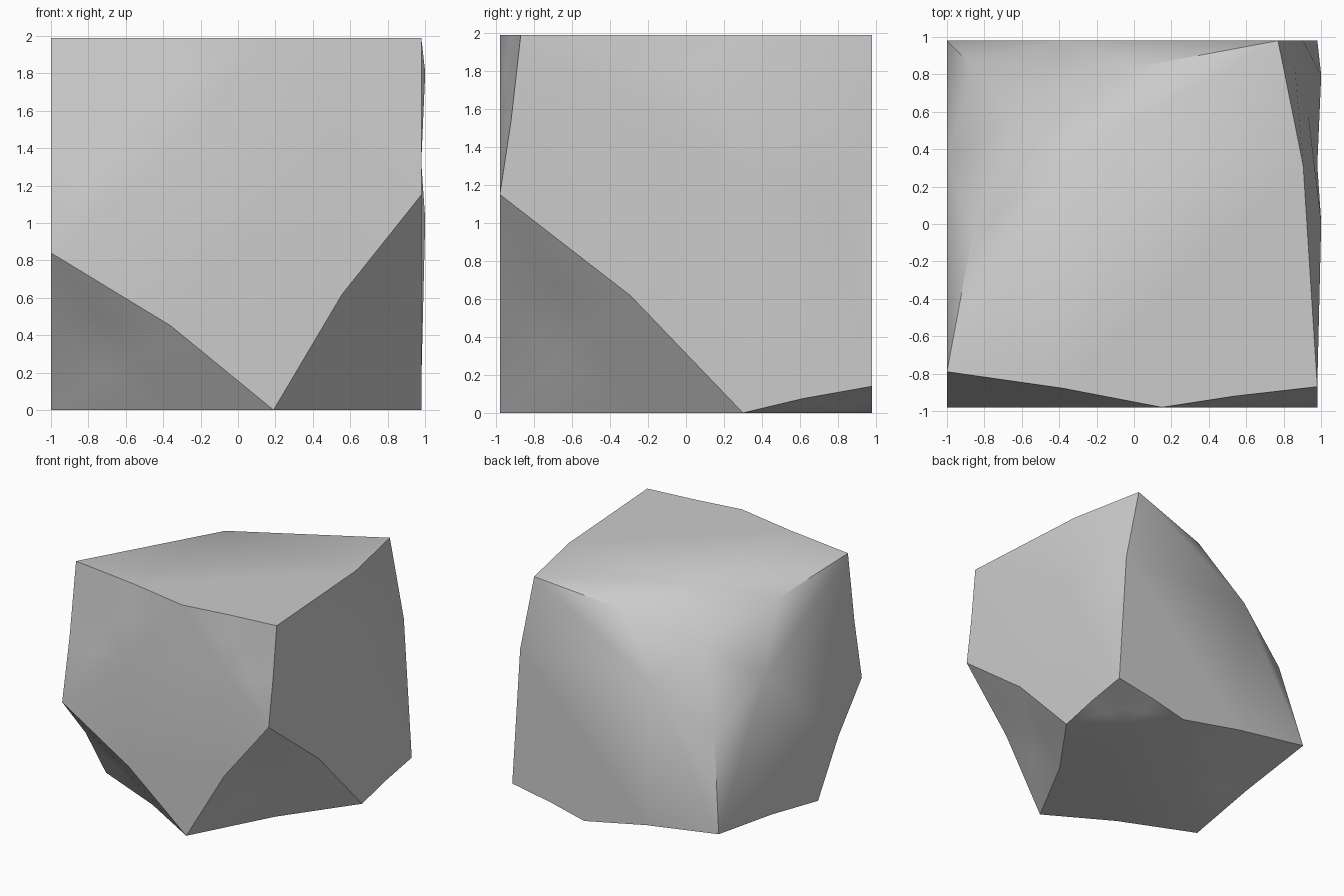
import bpy, bmesh, math
from mathutils import Vector
from itertools import product

if "Cube" in bpy.data.objects:
    bpy.data.objects.remove(bpy.data.objects["Cube"])

# Box that holds the stone: every flat face lies on one of its sides
LO, HI = (-1.0, -0.98, 0.0), (0.98, 0.98, 1.99)

# Where each box edge is met: axis -> {sides of the other two axes: position}
CUTS = [
    {(0, 0): 0.19, (0, 1): 0.15, (1, 0): 0.29, (1, 1): 0.77},
    {(0, 0): -0.38, (0, 1): -0.79, (1, 0): 0.30, (1, 1): -0.87},
    {(0, 0): 0.84, (1, 0): 1.15, (0, 1): 0.23, (1, 1): 0.14},
]
BULGED = {(0, 1, 1), (1, 1, 1)}

bm = bmesh.new()
cache = {}


def box_corner(c):
    return Vector([HI[i] if c[i] else LO[i] for i in range(3)])


def vert(key, co):
    if key not in cache:
        cache[key] = bm.verts.new(co)
    return cache[key]


def edge_point(c, axis):
    sides = tuple(c[i] for i in range(3) if i != axis)
    co = box_corner(c)
    co[axis] = CUTS[axis][sides]
    return vert((axis, sides), co)


def blend(c, weights):
    base = box_corner(c)
    return base + sum((w * (edge_point(c, a).co - base)
                       for a, w in enumerate(weights)), Vector())


def mid_point(c, a, b):
    m = (0.36 if c in BULGED else 0.537)
    w = [m if i in (a, b) else 0 for i in range(3)]
    return vert((c, frozenset((a, b))), blend(c, w))


# Rounded corner patches
for c in product((0, 1), repeat=3):
    side, mid = (0.08, 0.22) if c in BULGED else (0.24, 0.36)
    centre = vert((c, "centre"), blend(c, (mid,) * 3))
    for a in range(3):
        b, d = (a + 1) % 3, (a + 2) % 3
        w = [side] * 3
        w[a] = 0.57
        if c == (1, 1, 1) and a:
            w[0] = -0.1
            w[a] = 0.525
            w[3 - a] = 0.10
        hub = vert((c, a), blend(c, w))
        ring = [edge_point(c, a), mid_point(c, a, b), centre, mid_point(c, a, d)]
        for i in range(4):
            bm.faces.new((hub, ring[i], ring[(i + 1) % 4]))

# Flat faces on the six box sides
for axis, s in product(range(3), (0, 1)):
    a, b = [i for i in range(3) if i != axis]
    loop = []
    for n, (u, v) in enumerate([(0, 0), (1, 0), (1, 1), (0, 1)]):
        c = [s] * 3
        c[a], c[b] = u, v
        c = tuple(c)
        leave = a if n % 2 == 0 else b
        loop += [mid_point(c, a, b), edge_point(c, leave)]
    bm.faces.new(loop)

bmesh.ops.recalc_face_normals(bm, faces=bm.faces[:])
mesh = bpy.data.meshes.new("faceted_stone")
bm.to_mesh(mesh)
bm.free()
stone = bpy.data.objects.new("faceted_stone", mesh)
bpy.context.collection.objects.link(stone)
bpy.context.view_layer.objects.active = stone
stone.select_set(True)
bpy.ops.object.shade_smooth_by_angle(angle=math.radians(30))
